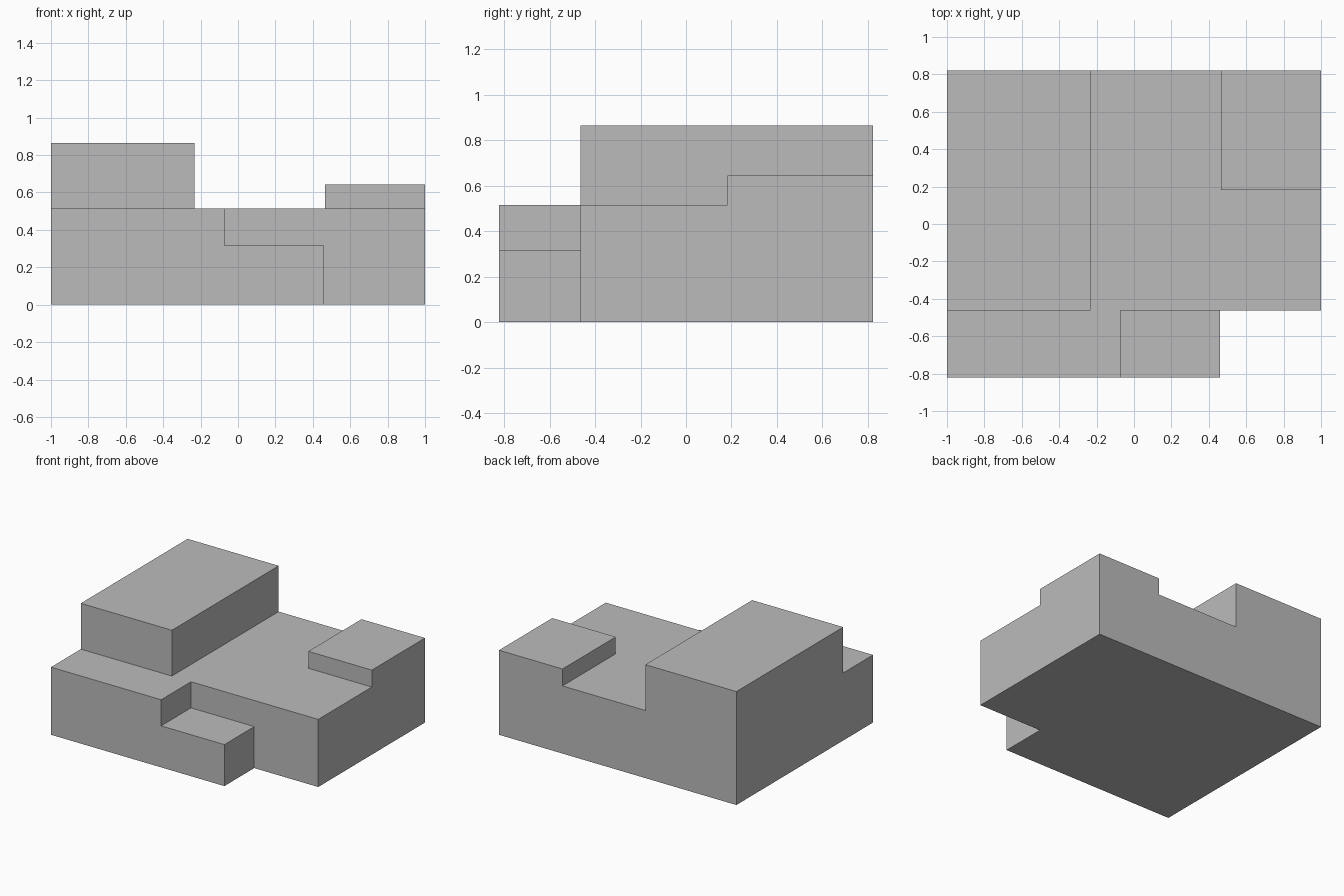
import bpy
import bmesh
from itertools import product
from mathutils import Vector

cube = bpy.data.objects.get("Cube")
if cube:
    bpy.data.objects.remove(cube, do_unlink=True)

grey = bpy.data.materials.new("plain_grey")
grey.use_nodes = True
colour = (0.5, 0.5, 0.5, 1)
grey.diffuse_color = colour
grey.node_tree.nodes["Principled BSDF"].inputs["Base Color"].default_value = colour

# Shared levels of the massing
DEPTH, FRONT, ROOF = 0.822, -0.463, 0.515

# Blocks as (low corner, high corner)
blocks = {
    "main_body": ((-1, FRONT, 0), (1, DEPTH, ROOF)),
    "front_terrace": ((-1, -DEPTH, 0), (-0.072, FRONT, ROOF)),
    "front_step": ((-0.072, -DEPTH, 0), (0.461, FRONT, 0.316)),
    "tall_block": ((-1, FRONT, ROOF), (-0.233, DEPTH, 0.864)),
    "low_block": ((0.465, 0.182, ROOF), (1, DEPTH, 0.644)),
}

# Cut lines along each axis, taken from the block corners
cuts = [sorted({c[a] for b in blocks.values() for c in b}) for a in range(3)]


def filled(cell):
    """True if the grid cell lies inside any block."""
    if any(not 0 <= i < len(cuts[a]) - 1 for a, i in enumerate(cell)):
        return False
    mid = [(cuts[a][i] + cuts[a][i + 1]) / 2 for a, i in enumerate(cell)]
    return any(all(lo[a] < mid[a] < hi[a] for a in range(3))
               for lo, hi in blocks.values())


# Join the blocks into one closed shell: keep only the outer cell walls
bm = bmesh.new()
for cell in product(*(range(len(c) - 1) for c in cuts)):
    if not filled(cell):
        continue
    for axis, side in product(range(3), (0, 1)):
        neighbour = list(cell)
        neighbour[axis] += 2 * side - 1
        if filled(neighbour):
            continue
        u, v = (axis + 1) % 3, (axis + 2) % 3
        corners = []
        for du, dv in ((0, 0), (1, 0), (1, 1), (0, 1)):
            p = Vector()
            p[axis] = cuts[axis][cell[axis] + side]
            p[u] = cuts[u][cell[u] + du]
            p[v] = cuts[v][cell[v] + dv]
            corners.append(bm.verts.new(p))
        bm.faces.new(corners if side else corners[::-1])

# Weld and merge the flat walls
bmesh.ops.remove_doubles(bm, verts=bm.verts[:], dist=0.0005)
bmesh.ops.dissolve_limit(bm, angle_limit=0.02, verts=bm.verts[:], edges=bm.edges[:])
bmesh.ops.recalc_face_normals(bm, faces=bm.faces[:])

mesh = bpy.data.meshes.new("stepped_building")
bm.to_mesh(mesh)
bm.free()
mesh.materials.append(grey)
building = bpy.data.objects.new("stepped_building", mesh)
bpy.context.collection.objects.link(building)
